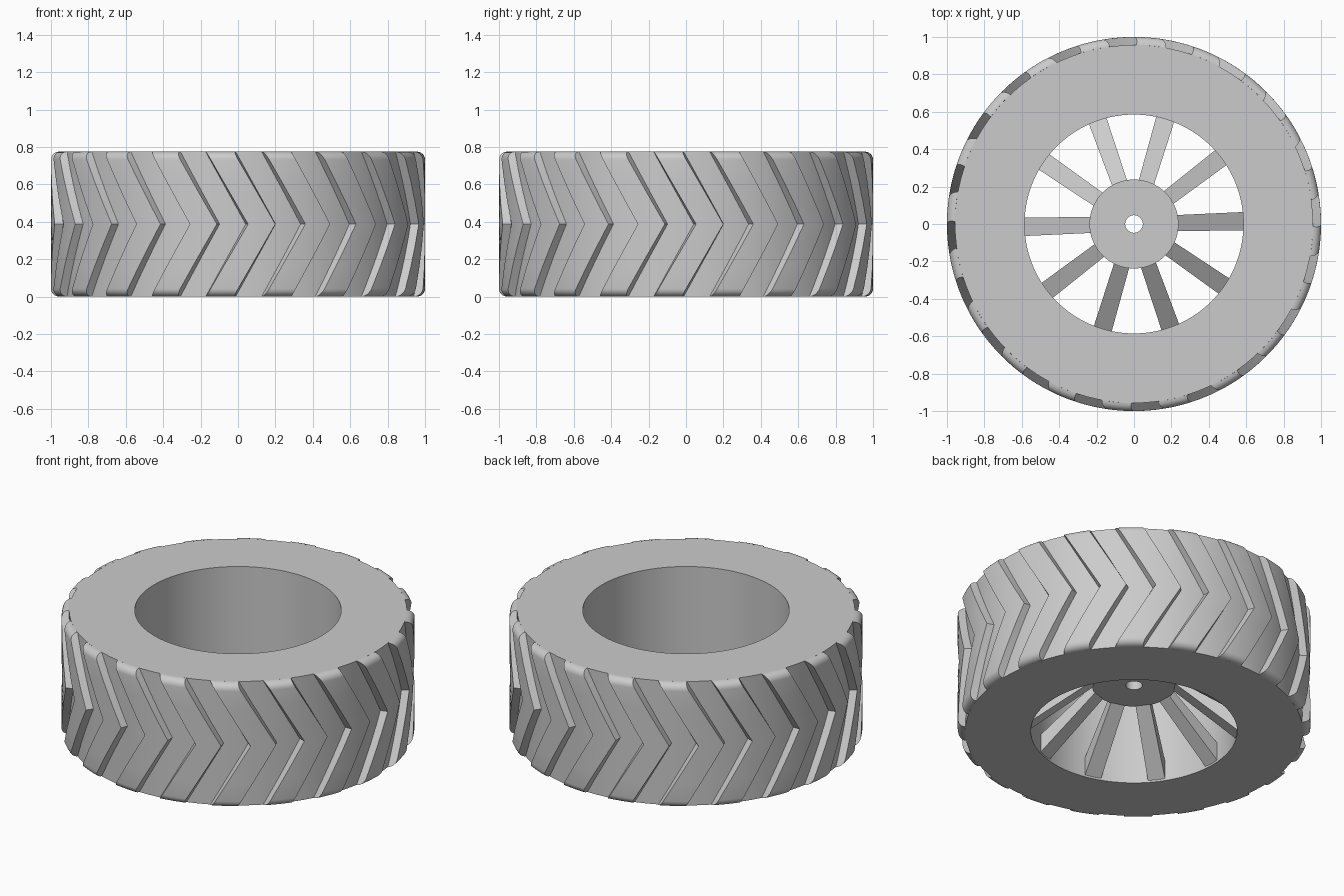
import bpy, bmesh
from math import sin, cos, pi, radians

cube = bpy.data.objects.get("Cube")
if cube:
    bpy.data.objects.remove(cube, do_unlink=True)

HEIGHT = 0.775
BODY_R = 0.957
HOLE_R = 0.585
HUB_R = 0.238
FILLET = 1.0 - BODY_R

grey = bpy.data.materials.new("plain grey")
grey.use_nodes = True
tone = (0.6, 0.6, 0.6, 1.0)
grey.diffuse_color = tone
grey.node_tree.nodes["Principled BSDF"].inputs["Base Color"].default_value = tone


def finish(bm, name):
    bmesh.ops.recalc_face_normals(bm, faces=bm.faces)
    mesh = bpy.data.meshes.new(name)
    bm.to_mesh(mesh)
    bm.free()
    mesh.materials.append(grey)
    obj = bpy.data.objects.new(name, mesh)
    bpy.context.collection.objects.link(obj)
    bpy.ops.object.select_all(action="DESELECT")
    obj.select_set(True)
    bpy.context.view_layer.objects.active = obj
    bpy.ops.object.shade_smooth_by_angle(angle=radians(30))
    return obj


def polar(r, a, z):
    """Point at angle a, measured from the front (-y) towards +x."""
    return (r * sin(a), -r * cos(a), z)


def ring(name, inner, outer, low, high, steps):
    """Flat-faced ring with a rectangular section."""
    bm = bmesh.new()
    section = [(inner, low), (outer, low), (outer, high), (inner, high)]
    loops = [[bm.verts.new(polar(r, 2 * pi * i / steps, z)) for r, z in section]
             for i in range(steps)]
    for i in range(steps):
        a, b = loops[i], loops[(i + 1) % steps]
        for k in range(4):
            n = (k + 1) % 4
            bm.faces.new((a[k], b[k], b[n], a[n]))
    return finish(bm, name)


# Tyre carcass and hub
ring("tyre_body", HOLE_R, BODY_R, 0, HEIGHT, 120)
ring("hub", 0.047, HUB_R, 0.30, 0.38, 64)

# Tread: chevron blocks with rounded shoulders
COUNT = 20
ARC = 6
SWEEP = radians(12.9)
lower = [(BODY_R + FILLET * sin(pi / 2 * i / ARC),
          FILLET * (1 - cos(pi / 2 * i / ARC))) for i in range(ARC + 1)]
lower += [(1.0, HEIGHT * f) for f in (0.2, 0.35)]
profile = lower + [(1.0, HEIGHT / 2)] + [(r, HEIGHT - z) for r, z in reversed(lower)]

bm = bmesh.new()
for n in range(COUNT):
    rows = []
    for r, z in profile:
        lead = SWEEP * (1 - abs(2 * z / HEIGHT - 1))
        mid = 2 * pi * n / COUNT - radians(5.6) + lead
        half = radians(4.2 + 14 * (1 - r))
        foot = radians(4.9)
        root = BODY_R - 0.005
        pts = [polar(root, mid - foot, z)]
        pts += [polar(r, mid + half * t / 3, z) for t in range(-3, 4)]
        pts += [polar(root, mid + foot, z)]
        rows.append([bm.verts.new(p) for p in pts])
    for a, b in zip(rows, rows[1:]):
        for k in range(len(a) - 1):
            bm.faces.new((a[k], a[k + 1], b[k + 1], b[k]))
finish(bm, "tread_blocks")

# Spokes: tapered bars sloping down from the hub to the inner wall
bm = bmesh.new()
for n in range(10):
    a = radians(91.4 + 36 * n)
    ends = []
    for r, half, low, high in ((HUB_R - 0.02, 0.042, 0.31, 0.375),
                               (HOLE_R + 0.008, 0.05, 0.005, 0.12)):
        ends.append([bm.verts.new((r * sin(a) + s * half * cos(a),
                                   -r * cos(a) + s * half * sin(a), z))
                     for s, z in ((-1, low), (1, low), (1, high), (-1, high))])
    p, q = ends
    bm.faces.new(p)
    bm.faces.new(q)
    for k in range(4):
        m = (k + 1) % 4
        bm.faces.new((p[k], p[m], q[m], q[k]))
finish(bm, "spokes")
